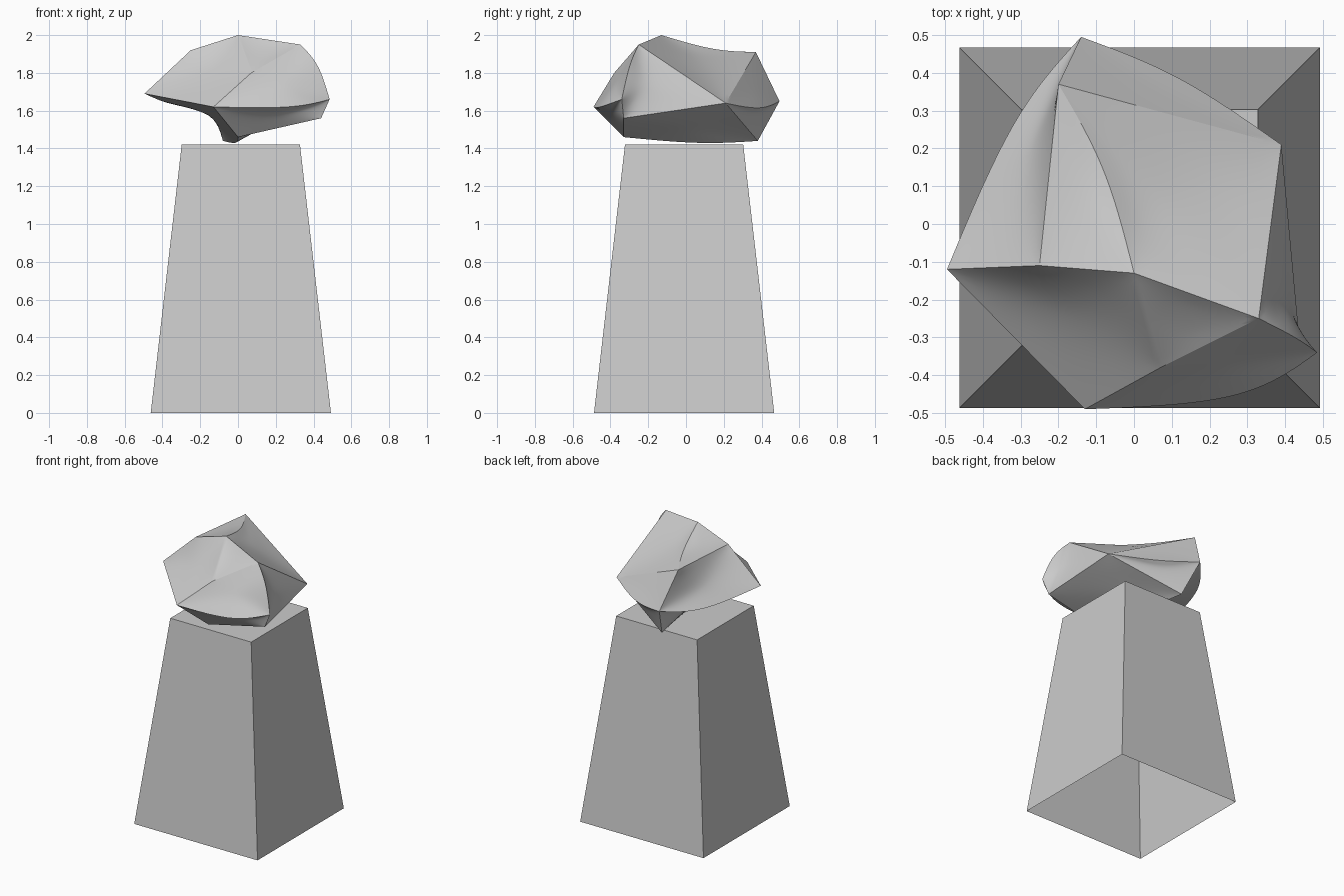
import bpy, bmesh
from mathutils import Vector

if "Cube" in bpy.data.objects:
    bpy.data.objects.remove(bpy.data.objects["Cube"])


def make_object(name, bm):
    mesh = bpy.data.meshes.new(name)
    bm.to_mesh(mesh)
    bm.free()
    obj = bpy.data.objects.new(name, mesh)
    bpy.context.collection.objects.link(obj)
    return obj


# Tapered pedestal: four walls and a top, open underneath
CX, CY = 0.015, -0.01
bm = bmesh.new()
rings = []
for half, z in ((0.477, 0.0), (0.313, 1.42)):
    rings.append([bm.verts.new((CX + sx * half, CY + sy * half, z))
                  for sx, sy in ((-1, -1), (1, -1), (1, 1), (-1, 1))])
low, top = rings
for i in range(4):
    j = (i + 1) % 4
    bm.faces.new((low[i], low[j], top[j], top[i]))
bm.faces.new(top)
make_object("pedestal", bm)

# Rock: corner points of its chipped facets
P = {
    "A": (0.0, -0.13, 2.0),       # summit
    "B": (-0.25, -0.11, 1.92),
    "C": (0.33, -0.25, 1.95),
    "D": (-0.2, 0.37, 1.91),
    "S": (-0.07, 0.15, 1.915),    # sag of the top ridge
    "E": (0.39, 0.21, 1.64),
    "N": (0.43, -0.30, 1.85),
    "F": (0.485, -0.34, 1.66),
    "R": (0.44, -0.33, 1.56),
    "G": (-0.13, -0.49, 1.62),
    "H": (0.3, -0.475, 1.61),
    "I": (-0.495, -0.12, 1.69),
    "Q": (-0.32, 0.30, 1.61),
    "J": (-0.14, 0.495, 1.65),
    "O": (0.12, 0.40, 1.60),
    "M": (0.07, -0.38, 1.80),
    "K": (0.0, -0.33, 1.46),      # underside keel
    "L": (0.0, 0.08, 1.42),
    "T": (-0.08, 0.38, 1.44),
}
# Each facet with the depth of its scooped centre
FACETS = [
    ("ABDS", 0.01), ("ASDEC", 0.03), ("BIQJD", 0.01), ("BAMGI", 0.025),
    ("ACM", 0.015), ("MCNFHG", 0.0), ("CERFN", 0.02), ("DJOE", 0.0),
    ("JTEO", 0.0), ("IGKLTJQ", 0.035), ("GHFRK", 0.0), ("KRETL", 0.015),
]
bm = bmesh.new()
v = {k: bm.verts.new(co) for k, co in P.items()}
facets = [(bm.faces.new([v[c] for c in names]), depth) for names, depth in FACETS]
bmesh.ops.recalc_face_normals(bm, faces=bm.faces[:])

# Crease the ridges, then dish every facet around its own centre
crease = bm.edges.layers.float.new("crease_edge")
for e in bm.edges:
    e[crease] = 1.0
for face, depth in facets:
    centre = sum((w.co for w in face.verts), Vector()) / len(face.verts)
    target = centre - face.normal * depth
    poked = bmesh.ops.poke(bm, faces=[face])
    poked["verts"][0].co = target
    for e in poked["verts"][0].link_edges:
        e[crease] = 0.0

rock = make_object("rock", bm)
sub = rock.modifiers.new("soft_facets", "SUBSURF")
sub.levels = sub.render_levels = 4
bpy.context.view_layer.objects.active = rock
rock.select_set(True)
bpy.ops.object.modifier_apply(modifier=sub.name)
bpy.ops.object.shade_smooth_by_angle(angle=0.5)
